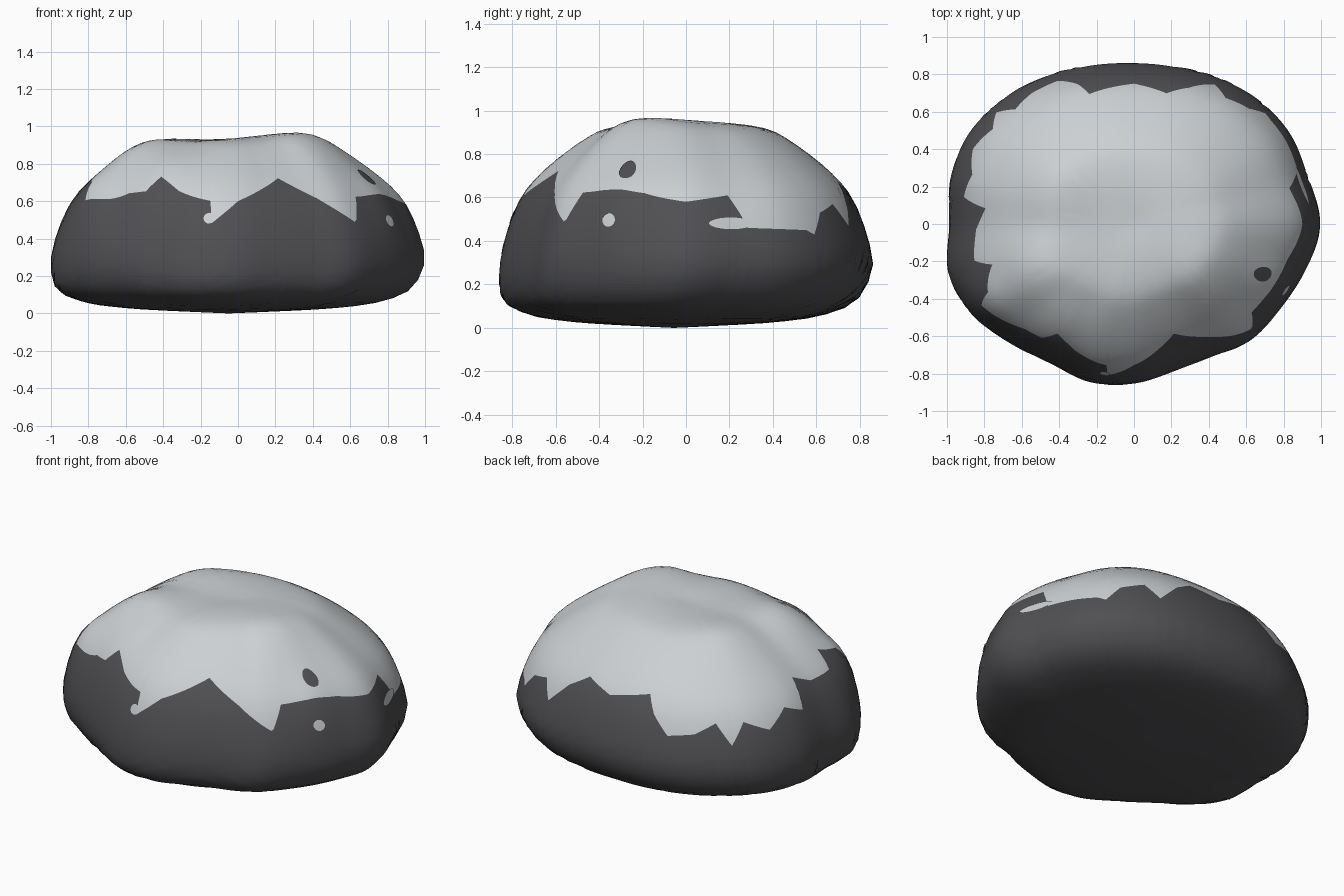
import bpy, bmesh, math
from mathutils import Vector

cube = bpy.data.objects.get("Cube")
if cube:
    bpy.data.objects.remove(cube, do_unlink=True)


def material(name, colour):
    mat = bpy.data.materials.new(name)
    mat.use_nodes = True
    mat.diffuse_color = colour
    mat.node_tree.nodes["Principled BSDF"].inputs["Base Color"].default_value = colour
    return mat


stone = material("dark stone", (.08, .078, .085, 1))
snow = material("pale snow", (.6, .63, .65, 1))

# Plan outline: radius every 15 degrees, counter-clockwise from +x
OUTLINE = [1, .965, .965, .94, .905, .872, .86, .88, .92, .965, 1.005, 1.01,
           .985, 1.025, .99, .915, .865, .87, .85, .815, .82, .88, .905, .95]
# Side profile: share of the outline radius, height
PROFILE = [(0, 0), (.35, .015), (.58, .03), (.79, .06), (.95, .13), (1, .28),
           (.96, .45), (.88, .61), (.75, .735), (.56, .86), (.42, .92), (.2, .945), (0, .94)]
WAIST = 5
# Bumps and hollows on the crown: x, y, size, height
CROWN = [(-.55, -.29, .13, .06), (-.42, -.56, .13, .05), (.42, -.26, .16, .05),
         (-.42, .22, .14, .025), (.26, 0, .2, .01), (-.2, 0, .2, -.025),
         (-.83, -.44, .11, .07), (.81, -.37, .1, .04)]
# Lower edge of the pale cap: angle, height
EDGE = [(0, .58), (13, .61), (16, .53), (18, .46), (37, .45), (40, .43), (45, .53),
        (54, .57), (60, .47), (68, .6), (76, .67), (90, .62), (109, .67), (112, .58),
        (118, .48), (128, .5), (136, .56), (141, .44), (146, .56), (155, .5), (163, .59),
        (171, .54), (174, .69), (182, .64), (193, .64), (196, .72), (205, .64), (208, .53),
        (224, .61), (231, .61), (235, .68), (245, .63), (259, .6), (260, .48),
        (270, .6), (290, .72), (305, .61), (318.5, .48), (323, .61), (334, .6), (347, .61),
        (360, .58)]


def spline(a, b, c, d, f):
    return b + f * (c - a + f * (2*a - 5*b + 4*c - d + f * (3*(b - c) + d - a))) / 2


def outline(deg):
    i, f = divmod(deg % 360 / 15, 1)
    return spline(*[OUTLINE[(int(i) + k) % len(OUTLINE)] for k in (-1, 0, 1, 2)], f)


def profile(t):
    last = len(PROFILE) - 1
    i = min(int(t), last - 1)
    near = [PROFILE[min(max(i + k, 0), last)] for k in (-1, 0, 1, 2)]
    return [spline(*axis, t - i) for axis in zip(*near)]


def surface(deg, t, lift=0):
    share, z = profile(t)
    low = max(0, 1 - z / .28)
    # The underside leans to the front left, where its corner is worn away
    worn = .09 * low * math.exp(-((deg % 360 - 218) / 20)**2)
    r = (outline(deg) - worn) * max(share, 0) + lift
    x = r * math.cos(math.radians(deg)) - .05 * low
    y = r * math.sin(math.radians(deg)) - .055 * low
    if t > WAIST:
        fade = min(1, t - WAIST)
        for cx, cy, size, height in CROWN:
            z += fade * height * math.exp(-((x - cx)**2 + (y - cy)**2) / (2 * size**2))
    return Vector((x, y, max(z, 0) + lift))


def level(z):
    lo, hi = WAIST, len(PROFILE) - 3
    for _ in range(30):
        mid = (lo + hi) / 2
        lo, hi = (mid, hi) if profile(mid)[1] < z else (lo, mid)
    return lo


def edge_height(deg):
    for (a, p), (b, q) in zip(EDGE, EDGE[1:]):
        if deg <= b:
            return p + (q - p) * (deg - a) / (b - a)


def finish(name, bm, mats):
    bmesh.ops.recalc_face_normals(bm, faces=bm.faces)
    mesh = bpy.data.meshes.new(name)
    for f in bm.faces:
        f.smooth = True
    bm.to_mesh(mesh)
    bm.free()
    for m in mats:
        mesh.materials.append(m)
    obj = bpy.data.objects.new(name, mesh)
    bpy.context.collection.objects.link(obj)


# Boulder: one ring of vertices runs exactly along the edge of the cap
COLUMNS, HALF = 360, 14
top = len(PROFILE) - 1
bm = bmesh.new()
rings = []
edges = [level(edge_height(c * 360 / COLUMNS)) for c in range(COLUMNS)]
for k in range(1, 2 * HALF):
    ring = []
    for c, e in enumerate(edges):
        t = e * k / HALF if k <= HALF else e + (top - e) * (k / HALF - 1)
        ring.append(bm.verts.new(surface(c * 360 / COLUMNS, t)))
    rings.append(ring)
base, crown = bm.verts.new(surface(0, 0)), bm.verts.new(surface(0, top))
for c in range(COLUMNS):
    n = (c + 1) % COLUMNS
    bm.faces.new((base, rings[0][n], rings[0][c]))
    bm.faces.new((crown, rings[-1][c], rings[-1][n])).material_index = 1
    for k, (a, b) in enumerate(zip(rings, rings[1:])):
        bm.faces.new((a[c], a[n], b[n], b[c])).material_index = int(k >= HALF - 1)
finish("boulder", bm, [stone, snow])


# Loose spots of colour lying on the surface
def spot(name, deg, z, half_deg, half_z, mat):
    bm = bmesh.new()
    pairs = []
    for i in range(13):
        u = -math.cos(math.pi * i / 12)
        h = half_z * max(math.sqrt(max(1 - u * u, 0)), .1)
        pairs.append([bm.verts.new(surface(deg + u * half_deg, level(z + s * h), .003))
                      for s in (-1, 0, 1)])
    for p, q in zip(pairs, pairs[1:]):
        for k in (0, 1):
            bm.faces.new((p[k], q[k], q[k + 1], p[k + 1]))
    finish(name, bm, [mat])


spot("bare_spot", -21.3, .7, 3.2, .042, stone)
spot("snow_spot", -23.7, .455, 2.2, .028, snow)
spot("snow_tongue", 13, .478, 6.5, .027, snow)
spot("snow_hook", 259, .505, 2, .028, snow)
